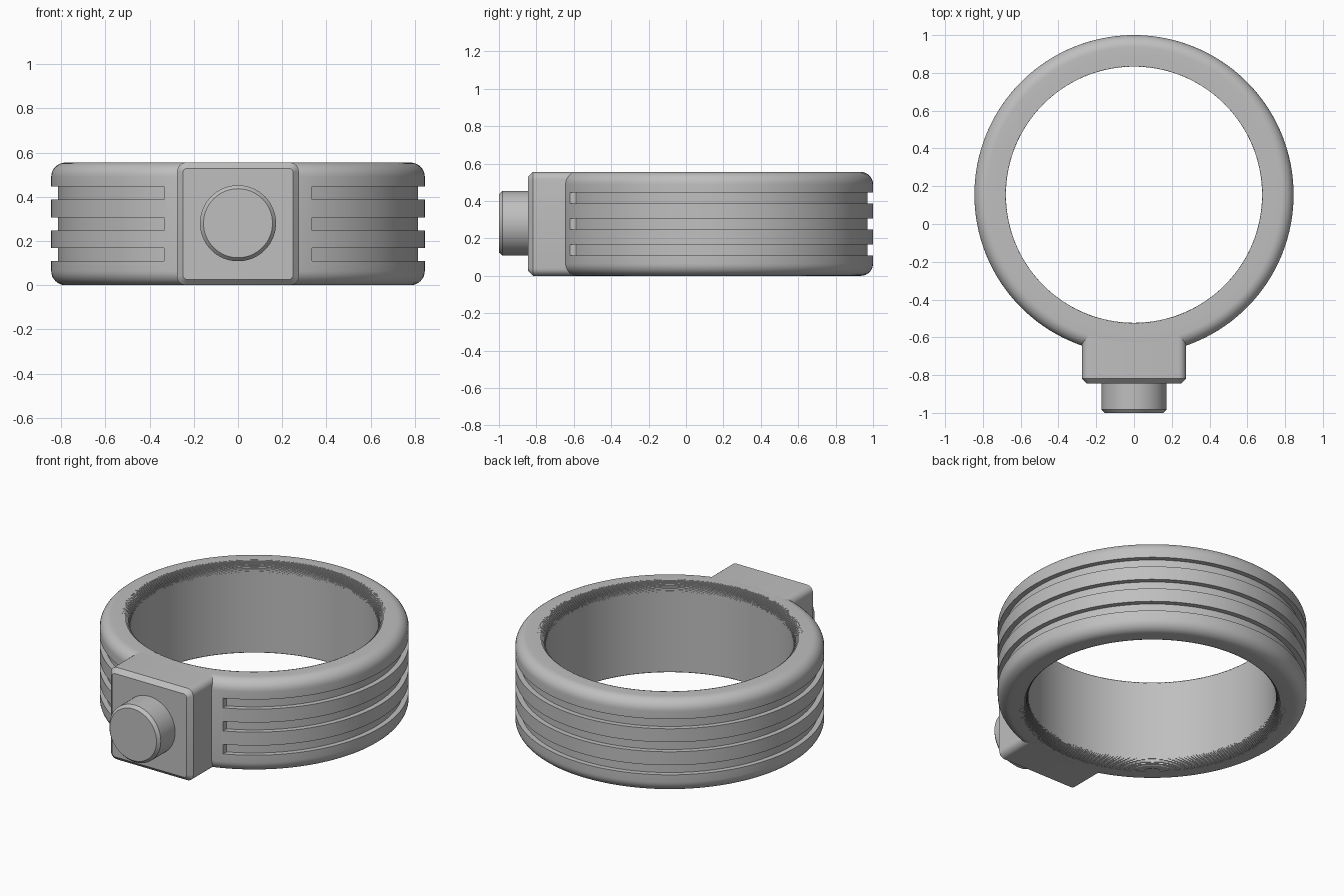
import bpy, bmesh, math
from mathutils import Matrix

if "Cube" in bpy.data.objects:
    bpy.data.objects.remove(bpy.data.objects["Cube"], do_unlink=True)

H = 0.555                        # height of the band
CY = 0.155                       # band centre on y
R_OUT, R_IN = 0.845, 0.678
ROUND, STEP_ROUND, STEPS = 0.065, 0.052, 12
SEG = 160

grey = bpy.data.materials.new("plain grey")
grey.use_nodes = True
grey.diffuse_color = (0.52, 0.52, 0.52, 1)
grey.node_tree.nodes["Principled BSDF"].inputs["Base Color"].default_value = grey.diffuse_color


def finish(name, bm):
    bmesh.ops.recalc_face_normals(bm, faces=bm.faces)
    mesh = bpy.data.meshes.new(name)
    bm.to_mesh(mesh)
    bm.free()
    mesh.materials.append(grey)
    obj = bpy.data.objects.new(name, mesh)
    bpy.context.collection.objects.link(obj)
    return obj


def activate(obj):
    bpy.ops.object.select_all(action="DESELECT")
    obj.select_set(True)
    bpy.context.view_layer.objects.active = obj


def smooth(obj):
    activate(obj)
    bpy.ops.object.shade_smooth_by_angle(angle=math.radians(30))


# Band section: smooth outer rounding, finely stepped inner rounding
def upper_half():
    pts = []
    for i in range(9):
        a = math.pi / 2 * i / 8
        pts.append((R_OUT - ROUND + ROUND * math.cos(a), H - ROUND + ROUND * math.sin(a)))
    r, z = R_IN + STEP_ROUND, H
    pts.append((r, z))
    for i in range(1, STEPS + 1):
        a = math.pi / 2 * i / STEPS
        z = H - STEP_ROUND + STEP_ROUND * math.cos(a)
        pts.append((r, z))
        r = R_IN + STEP_ROUND * (1 - math.sin(a))
        if i < STEPS:
            pts.append((r, z))
    pts.append((R_IN, z))
    return pts


def sweep(section, angles, closed):
    """Sweep (r, z) points around the band axis; angles(r) lists the stops."""
    bm = bmesh.new()
    columns = []
    for r, z in section:
        columns.append([bm.verts.new((r * math.sin(a), CY - r * math.cos(a), z))
                        for a in angles(r)])
    n, count = len(columns), len(columns[0])
    for j in range(n):
        p, q = columns[j], columns[(j + 1) % n]
        for i in range(count if closed else count - 1):
            k = (i + 1) % count
            bm.faces.new((p[i], p[k], q[k], q[i]))
    if not closed:
        bm.faces.new([c[0] for c in columns])
        bm.faces.new([c[-1] for c in columns])
    return bm


top = upper_half()
section = top + [(r, H - z) for r, z in reversed(top)]
band = finish("band", sweep(section, lambda r: [2 * math.pi * i / SEG for i in range(SEG)], True))


# Three grooves that stop short of the front block
def groove_angles(r):
    start = math.asin(0.335 / r)
    return [start + (2 * math.pi - 2 * start) * i / SEG for i in range(SEG + 1)]


for i in (-1, 0, 1):
    mid = H / 2 + i * 0.139
    rect = [(0.815, mid - 0.029), (0.9, mid - 0.029), (0.9, mid + 0.029), (0.815, mid + 0.029)]
    cutter = finish("groove_cutter", sweep(rect, groove_angles, False))
    cutter.hide_render = True
    activate(band)
    mod = band.modifiers.new("groove", "BOOLEAN")
    mod.operation = "DIFFERENCE"
    mod.solver = "EXACT"
    mod.object = cutter
    bpy.ops.object.modifier_apply(modifier=mod.name)
    bpy.data.objects.remove(cutter, do_unlink=True)
smooth(band)

# Front block: rounded rectangle, chamfered at the front
W, C, BACK, FRONT = 0.275, 0.026, -0.58, -0.845


def outline(inset, radius):
    pts = []
    for k, (sx, sz) in enumerate(((1, 1), (-1, 1), (-1, -1), (1, -1))):
        for i in range(7):
            a = math.pi / 2 * (k + i / 6)
            pts.append((sx * (W - inset - radius) + radius * math.cos(a),
                        H / 2 + sz * (H / 2 - inset - radius) + radius * math.sin(a)))
    return pts


bm = bmesh.new()
loops = [[bm.verts.new((x, y, z)) for x, z in outline(inset, rad)]
         for y, inset, rad in ((BACK, 0, 0.04), (FRONT + C, 0, 0.04), (FRONT, C, 0.02))]
for p, q in zip(loops, loops[1:]):
    for i in range(len(p)):
        k = (i + 1) % len(p)
        bm.faces.new((p[i], p[k], q[k], q[i]))
bm.faces.new(loops[0])
bm.faces.new(loops[-1])
smooth(finish("front_block", bm))

# Round button with a chamfered rim
bm = bmesh.new()
for r1, r2, y1, y2 in ((0.172, 0.172, -0.83, -0.982), (0.172, 0.156, -0.982, -1.0)):
    bmesh.ops.create_cone(bm, cap_ends=False, segments=64, radius1=r1, radius2=r2, depth=y1 - y2,
                          matrix=Matrix.Translation((0, (y1 + y2) / 2, H / 2 + 0.003))
                          @ Matrix.Rotation(math.pi / 2, 4, "X"))
bmesh.ops.remove_doubles(bm, verts=bm.verts, dist=0.0005)
bmesh.ops.holes_fill(bm, edges=[e for e in bm.edges if e.is_boundary], sides=0)
smooth(finish("button", bm))
